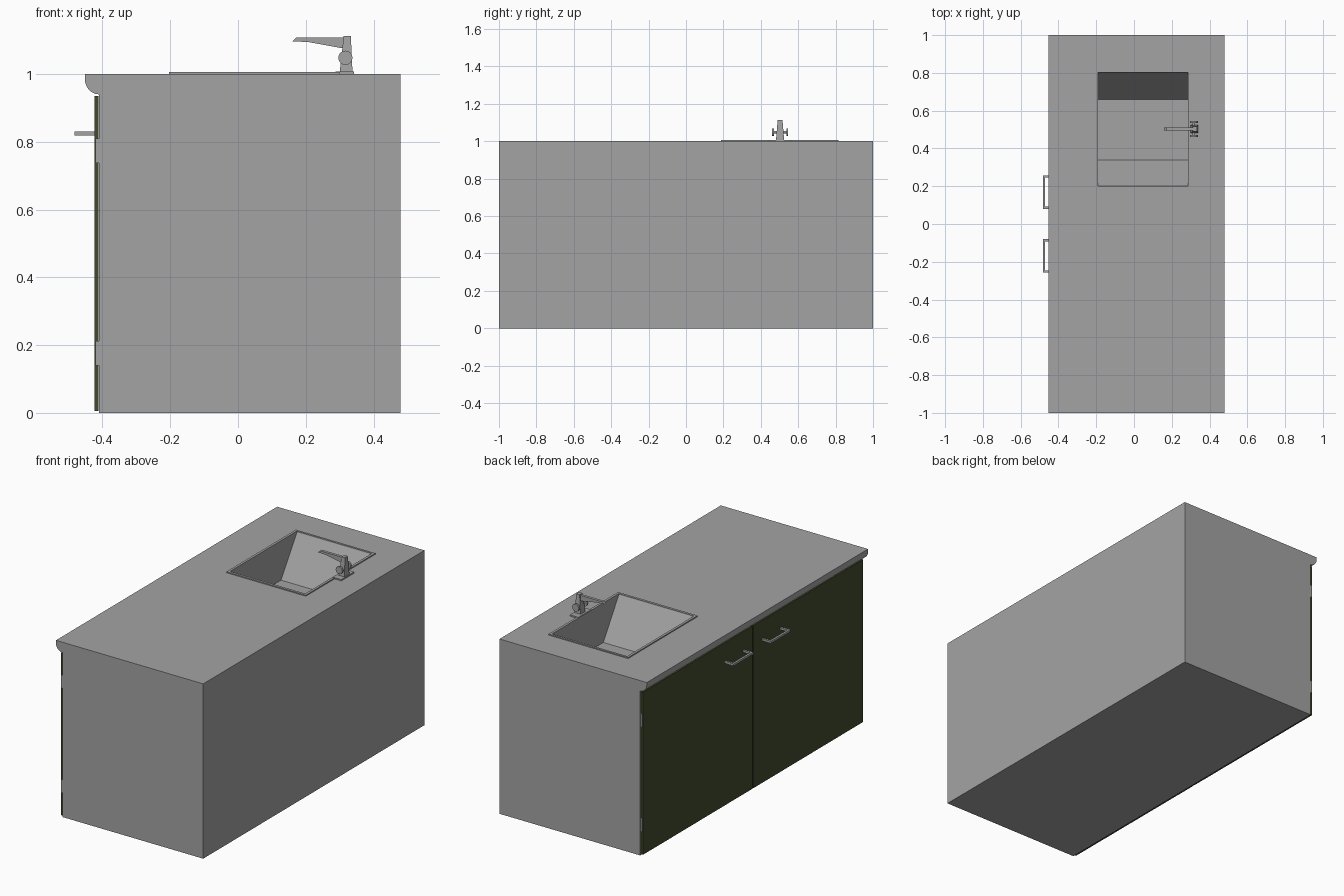
import bpy, bmesh, math
from mathutils import Matrix

if "Cube" in bpy.data.objects:
    bpy.data.objects.remove(bpy.data.objects["Cube"])


def material(name, rgb):
    m = bpy.data.materials.new(name)
    m.diffuse_color = (*rgb, 1)
    m.use_nodes = True
    m.node_tree.nodes["Principled BSDF"].inputs["Base Color"].default_value = m.diffuse_color
    return m


GREY = material("grey", (0.37, 0.37, 0.37))
OLIVE = material("dark olive", (0.054, 0.070, 0.026))


def finish(bm, name, mat):
    bmesh.ops.recalc_face_normals(bm, faces=bm.faces[:])
    me = bpy.data.meshes.new(name)
    bm.to_mesh(me)
    bm.free()
    me.materials.append(mat)
    ob = bpy.data.objects.new(name, me)
    bpy.context.collection.objects.link(ob)
    return ob


def add_box(bm, x, y, z):
    c = [(a + b) / 2 for a, b in (x, y, z)]
    s = [b - a for a, b in (x, y, z)]
    bmesh.ops.create_cube(bm, size=1, matrix=Matrix.Translation(c) @ Matrix.Diagonal((*s, 1)))


def boxes(name, mat, *specs):
    bm = bmesh.new()
    for s in specs:
        add_box(bm, *s)
    return finish(bm, name, mat)


def extrude_profile(name, mat, pts, y0, y1):
    """Extrude an x-z outline along y."""
    bm = bmesh.new()
    f = bm.faces.new([bm.verts.new((x, y0, z)) for x, z in pts])
    ext = bmesh.ops.extrude_face_region(bm, geom=[f])
    moved = [v for v in ext["geom"] if isinstance(v, bmesh.types.BMVert)]
    bmesh.ops.translate(bm, vec=(0, y1 - y0, 0), verts=moved)
    return finish(bm, name, mat)


def loft(name, mat, low, high):
    """Four-sided block between two rectangles (x0, x1, y0, y1, z)."""
    bm = bmesh.new()
    rings = []
    for x0, x1, y0, y1, z in (low, high):
        rings.append([bm.verts.new(p) for p in ((x0, y0, z), (x1, y0, z), (x1, y1, z), (x0, y1, z))])
    a, b = rings
    bm.faces.new(a)
    bm.faces.new(b)
    for i in range(4):
        j = (i + 1) % 4
        bm.faces.new((a[i], a[j], b[j], b[i]))
    return finish(bm, name, mat)


# cabinet body with rounded countertop lip
lip = [(-0.41 - 0.042 * math.sin(t), 0.985 - 0.045 * math.cos(t))
       for t in (math.pi / 2 * i / 6 for i in range(7))]
cabinet = extrude_profile("cabinet", GREY,
                          [(0.48, 0), (-0.41, 0)] + lip + [(-0.452, 1.0), (0.48, 1.0)], -1, 1)

# basin hollow: straight in x, sloping in y
k = 0.03 / 0.22
cutter = loft("basin_cutter", GREY,
              (-0.19, 0.285, 0.34, 0.66, 0.78),
              (-0.19, 0.285, 0.20 - 0.14 * k, 0.805 + 0.145 * k, 1.03))
mod = cabinet.modifiers.new("basin", 'BOOLEAN')
mod.operation = 'DIFFERENCE'
mod.solver = 'EXACT'
mod.object = cutter
bpy.context.view_layer.objects.active = cabinet
cabinet.select_set(True)
bpy.ops.object.modifier_apply(modifier=mod.name)
bpy.data.objects.remove(cutter)

# raised sink rim
rz = (0.999, 1.006)
boxes("sink_rim", GREY,
      ((-0.204, -0.19), (0.186, 0.815), rz), ((0.285, 0.299), (0.186, 0.815), rz),
      ((-0.19, 0.285), (0.186, 0.20), rz), ((-0.19, 0.285), (0.803, 0.815), rz))

# doors, hinges and handles, mirrored about y = 0
for side, sy in (("left", -1), ("right", 1)):
    def span(a, b):
        return tuple(sorted((a * sy, b * sy)))
    boxes(side + "_door", OLIVE, ((-0.424, -0.411), span(0.004, 0.994), (0.005, 0.935)))
    boxes(side + "_hinges", GREY,
          *[((-0.420, -0.409), span(0.96, 0.999), (z, z + 0.072)) for z in (0.14, 0.738)])
    hz = (0.819, 0.831)
    boxes(side + "_handle", GREY,
          ((-0.482, -0.470), span(0.08, 0.258), hz),
          ((-0.470, -0.423), span(0.08, 0.092), hz),
          ((-0.470, -0.423), span(0.246, 0.258), hz))

# faucet: base plate, column and spout
FY = 0.503
boxes("faucet_plate", GREY, ((0.288, 0.342), (FY - 0.058, FY + 0.058), (1.0, 1.0075)))
loft("faucet_column", GREY, (0.300, 0.338, FY - 0.022, FY + 0.022, 1.005),
     (0.312, 0.333, FY - 0.013, FY + 0.013, 1.113))
extrude_profile("faucet_spout", GREY,
                [(0.32, 1.108), (0.172, 1.108), (0.160, 1.096), (0.205, 1.095), (0.32, 1.074)],
                FY - 0.008, FY + 0.008)

# tap knobs on a cross rod
bm = bmesh.new()
for r, depth, off in ((0.007, 0.075, 0), (0.021, 0.010, -0.038), (0.021, 0.010, 0.038)):
    bmesh.ops.create_cone(bm, cap_ends=True, segments=16, radius1=r, radius2=r, depth=depth,
                          matrix=Matrix.Translation((0.317, FY + off, 1.048))
                          @ Matrix.Rotation(math.pi / 2, 4, 'X'))
finish(bm, "tap_knobs", GREY)
